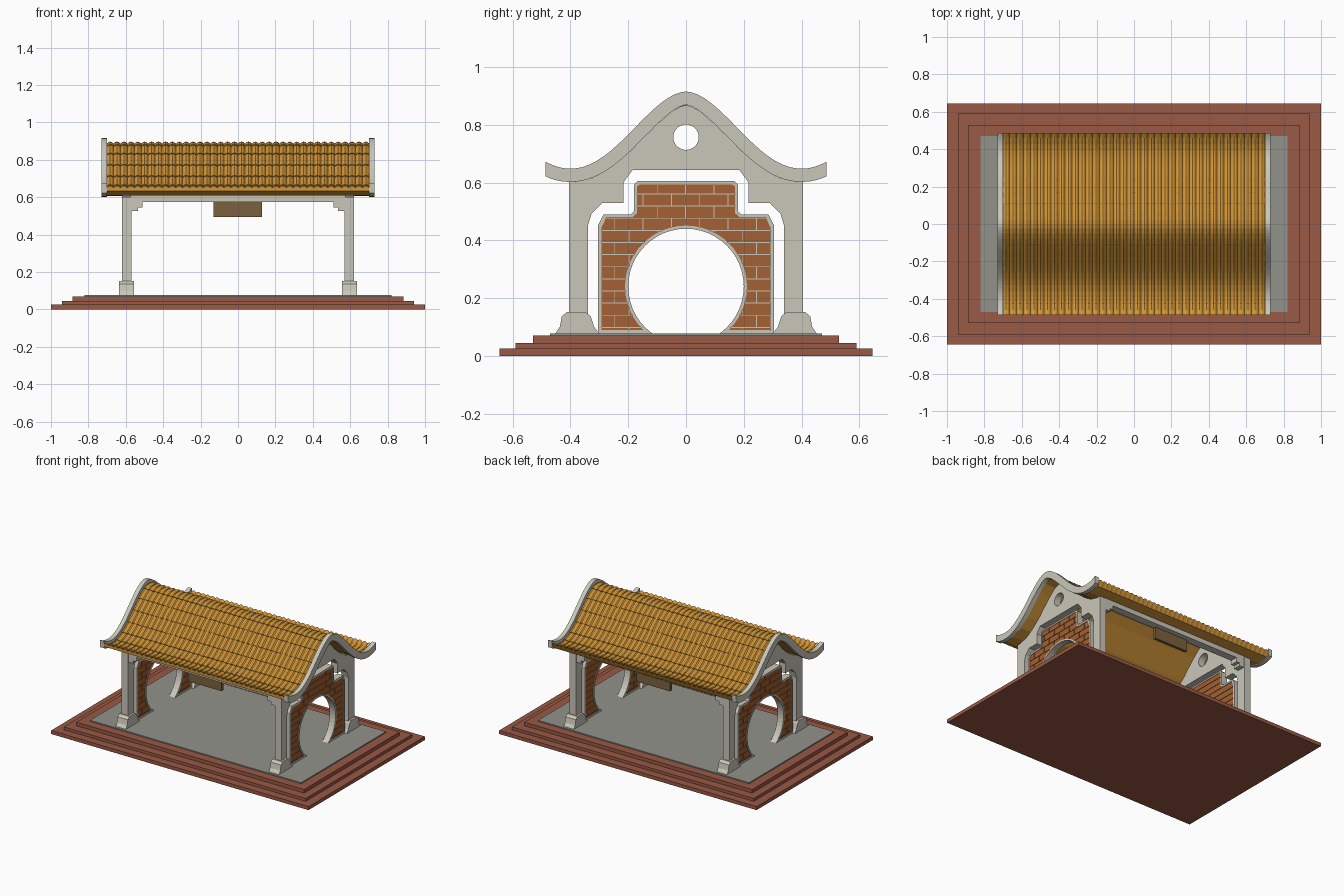
import bpy, bmesh, math

if "Cube" in bpy.data.objects:
    bpy.data.objects.remove(bpy.data.objects["Cube"], do_unlink=True)


def material(name, rgb):
    m = bpy.data.materials.new(name)
    m.use_nodes = True
    color = (*rgb, 1)
    m.diffuse_color = color
    node = next(n for n in m.node_tree.nodes if n.type == 'BSDF_PRINCIPLED')
    node.inputs["Base Color"].default_value = color
    return m


STONE = material("pale stone", (0.59, 0.57, 0.49))
FLOOR = material("grey paving", (0.29, 0.29, 0.26))
STEP = material("red step", (0.32, 0.10, 0.06))
TILE = material("golden tile", (0.63, 0.30, 0.04))
BRICK = material("brown brick", (0.36, 0.12, 0.033))
WOOD = material("dark wood", (0.20, 0.12, 0.05))


def finish(name, bm, mat):
    bmesh.ops.recalc_face_normals(bm, faces=bm.faces)
    mesh = bpy.data.meshes.new(name)
    bm.to_mesh(mesh)
    bm.free()
    mesh.materials.append(mat)
    obj = bpy.data.objects.new(name, mesh)
    bpy.context.collection.objects.link(obj)
    return obj


def add_box(bm, x, y, z):
    corners = [bm.verts.new((a, b, c)) for a in x for b in y for c in z]
    for f in ((0, 1, 3, 2), (4, 6, 7, 5), (0, 4, 5, 1), (2, 3, 7, 6), (0, 2, 6, 4), (1, 5, 7, 3)):
        bm.faces.new([corners[i] for i in f])


def box(name, x, y, z, mat):
    bm = bmesh.new()
    add_box(bm, x, y, z)
    return finish(name, bm, mat)


def extrude(name, outline, x, mat):
    """Extrude a (y, z) outline along x."""
    bm = bmesh.new()
    face = bm.faces.new([bm.verts.new((x[0], *p)) for p in outline])
    moved = bmesh.ops.extrude_face_region(bm, geom=[face])["geom"]
    verts = [v for v in moved if isinstance(v, bmesh.types.BMVert)]
    bmesh.ops.translate(bm, verts=verts, vec=(x[1] - x[0], 0, 0))
    return finish(name, bm, mat)


def boolean(obj, cutter, operation):
    mod = obj.modifiers.new("cut", 'BOOLEAN')
    mod.operation = operation
    mod.solver = 'EXACT'
    mod.object = cutter
    graph = bpy.context.evaluated_depsgraph_get()
    mesh = bpy.data.meshes.new_from_object(obj.evaluated_get(graph))
    obj.modifiers.clear()
    obj.data = mesh
    bpy.data.objects.remove(cutter, do_unlink=True)


def circle(cz, r, n=48):
    return [(r * math.cos(2 * math.pi * i / n), cz + r * math.sin(2 * math.pi * i / n)) for i in range(n)]


def mirrored(half):
    """Close a right-hand outline with its mirror image."""
    return half + [(-y, z) for y, z in reversed(half)]


def roof_height(y):
    return 0.648 + 0.1335 * (1 + math.cos(math.pi * (abs(y) / 0.4) ** 0.9))


EAVE = 0.487


def roof_point(y, depth):
    """Point on the roof curve, moved along its normal."""
    slope = (roof_height(y + 0.002) - roof_height(y - 0.002)) / 0.004
    k = depth / math.hypot(1, slope)
    return (max(-EAVE, min(EAVE, y - slope * k)), roof_height(y) + k)


# Stepped base and floor
for i, (hx, hy, z0, z1) in enumerate(((1, 0.645, 0, 0.025), (0.94, 0.59, 0.025, 0.045), (0.885, 0.53, 0.045, 0.07))):
    box(f"base_step_{i + 1}", (-hx, hx), (-hy, hy), (z0, z1), STEP)
box("floor", (-0.82, 0.82), (-0.47, 0.47), (0.07, 0.078), FLOOR)
GROUND = 0.078

# Outlines for the gable frame and the infill panel
opening = [(0.34, GROUND), (0.34, 0.45), (0.327, 0.492), (0.29, 0.53), (0.217, 0.53),
           (0.217, 0.6), (0.185, 0.643)]
trim_edge = [(0.305, GROUND), (0.305, 0.45), (0.285, 0.49), (0.19, 0.49), (0.18, 0.5),
             (0.18, 0.592), (0.167, 0.605)]
brick_edge = [(0.292, 0.09), (0.292, 0.445), (0.277, 0.477), (0.188, 0.477), (0.169, 0.495),
              (0.169, 0.586), (0.16, 0.594)]
foot = [(0.30, GROUND), (0.318, 0.1), (0.33, 0.137), (0.348, 0.152), (0.412, 0.152),
        (0.43, 0.137), (0.437, 0.1), (0.452, GROUND)]


def brick_courses(x):
    bm = bmesh.new()
    w, h, gap = 0.098, 0.042, 0.003
    for row in range(13):
        z = 0.058 + row * h
        for col in range(-4, 5):
            y = col * w + (row % 2) * w / 2
            add_box(bm, x, (y, y + w - gap), (z, z + h - gap))
    return finish("brick_panel", bm, BRICK)


for side, label in ((1, "left"), (-1, "right")):
    def span(a, b):
        return tuple(sorted((side * a, side * b)))

    # Gable frame with posts and round vent
    ys = [0.405 - 0.81 * i / 40 for i in range(41)]
    grid = [roof_point(-0.48 + 0.96 * i / 160, -0.046) for i in range(161)]
    under = [(y, min(grid, key=lambda p: abs(p[0] - y))[1]) for y in ys]
    outline = ([(0.405, GROUND)] + under + [(-0.405, GROUND)]
               + [(-y, z) for y, z in opening] + list(reversed(opening)))
    frame = extrude(f"{label}_gable_frame", outline, span(0.57, 0.62), STONE)
    boolean(frame, extrude("vent_cutter", circle(0.757, 0.044, 32), span(0.5, 0.7), STONE), 'DIFFERENCE')

    # Infill wall: stone trim, recessed mortar and bricks around a moon gate
    trim = extrude(f"{label}_panel_trim", mirrored(trim_edge), span(0.572, 0.618), STONE)
    inner = extrude("trim_cutter", mirrored(brick_edge), span(0.5, 0.7), STONE)
    boolean(inner, extrude("ring_cutter", circle(0.24, 0.211), span(0.4, 0.8), STONE), 'DIFFERENCE')
    boolean(trim, inner, 'DIFFERENCE')
    boolean(trim, extrude("gate_cutter", circle(0.24, 0.2), span(0.4, 0.8), STONE), 'DIFFERENCE')
    mortar = extrude(f"{label}_panel_mortar", mirrored(brick_edge), span(0.58, 0.61), STONE)
    boolean(mortar, extrude("gate_cutter", circle(0.24, 0.206), span(0.4, 0.8), STONE), 'DIFFERENCE')
    bricks = brick_courses(span(0.575, 0.615))
    bricks.name = f"{label}_panel_bricks"
    shape = extrude("brick_shape", mirrored(brick_edge), span(0.5, 0.7), BRICK)
    boolean(shape, extrude("gate_cutter", circle(0.24, 0.211), span(0.4, 0.8), BRICK), 'DIFFERENCE')
    boolean(bricks, shape, 'INTERSECT')

    # Curved barge at the roof end
    ys = [-EAVE + 2 * EAVE * i / 60 for i in range(61)]
    curve = [roof_point(y, 0) for y in ys] + [roof_point(y, -0.046) for y in reversed(ys)
                                              if abs(y) < 0.475]
    curve.insert(61, (EAVE, 0.634))
    curve.append((-EAVE, 0.634))
    extrude(f"{label}_barge", curve, span(0.70, 0.73), STONE)

    # Post feet and stepped brackets
    for f, end in ((-1, "front"), (1, "back")):
        extrude(f"{end}_{label}_post_foot", [(f * y, z) for y, z in foot], span(0.555, 0.635), STONE)
        depth = tuple(sorted((f * 0.347, f * 0.4)))
        box(f"{end}_{label}_bracket", span(0.535, 0.575), depth, (0.525, 0.58), STONE)
        box(f"{end}_{label}_bracket_tip", span(0.51, 0.54), depth, (0.545, 0.58), STONE)

# Long beams and hanging boards
for f, end in ((-1, "front"), (1, "back")):
    box(f"{end}_beam", (-0.575, 0.575), tuple(sorted((f * 0.347, f * 0.4))), (0.575, 0.612), STONE)
    box(f"{end}_hanging_board", (-0.132, 0.128), tuple(sorted((f * 0.345, f * 0.365))), (0.495, 0.58), WOOD)

# Tiled roof: barrel ribs across x, lapped rows down each slope
ROWS, COLUMNS, HALF = 8, 38, 0.702
RIB = (0, 0.008, 0.011, 0.008)
half = []
for row in range(ROWS):
    for t in (0, 0.5, 1):
        half.append(((row + t) * 0.485 / ROWS, 0.006 * t))
stations = [(-y, lift) for y, lift in reversed(half)] + half[1:]
bm = bmesh.new()
loops = []
for i in range(COLUMNS * 4 + 1):
    x = -HALF + 2 * HALF * i / (COLUMNS * 4)
    top = [roof_point(y, -0.029 + lift + RIB[i % 4]) for y, lift in stations]
    bottom = [roof_point(y, -0.042) for y, _ in reversed(stations[::3])]
    loops.append([bm.verts.new((x, *p)) for p in top + bottom])
for a, b in zip(loops, loops[1:]):
    for j in range(len(a)):
        k = (j + 1) % len(a)
        bm.faces.new((a[j], a[k], b[k], b[j]))
bm.faces.new(loops[0])
bm.faces.new(loops[-1])
finish("tiled_roof", bm, TILE)
